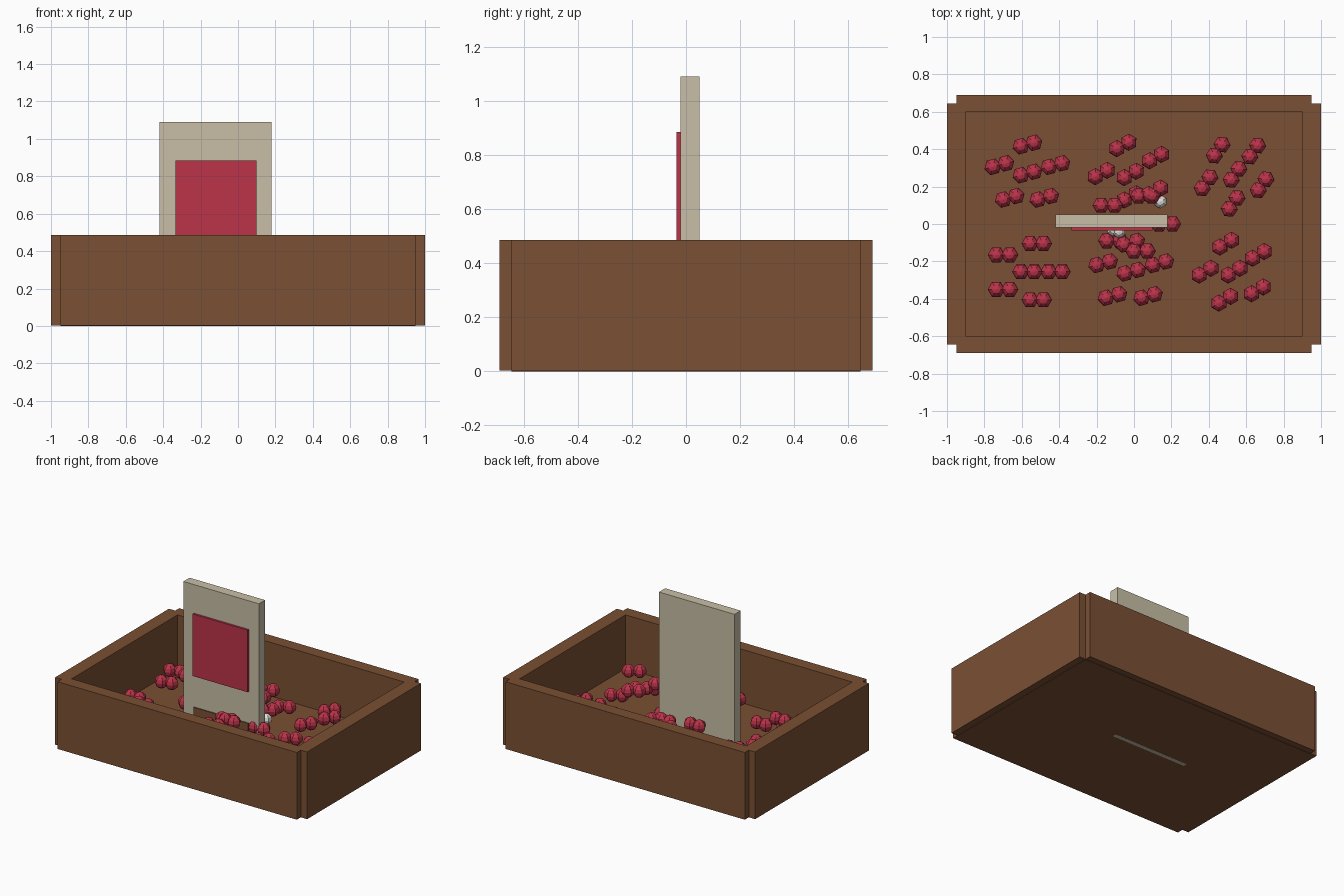
import bpy, bmesh, math
from mathutils import Matrix, Vector

if "Cube" in bpy.data.objects:
    bpy.data.objects.remove(bpy.data.objects["Cube"])


def material(name, rgb):
    m = bpy.data.materials.new(name)
    m.diffuse_color = (*rgb, 1)
    m.use_nodes = True
    m.node_tree.nodes["Principled BSDF"].inputs["Base Color"].default_value = m.diffuse_color
    return m


wood = material("brown_wood", (0.195, 0.08, 0.033))
red = material("berry_red", (0.5, 0.034, 0.068))
cream = material("cream_board", (0.58, 0.52, 0.385))
white = material("petal_white", (0.84, 0.81, 0.74))


def finish(name, bm, mat):
    me = bpy.data.meshes.new(name)
    bm.to_mesh(me)
    bm.free()
    me.materials.append(mat)
    ob = bpy.data.objects.new(name, me)
    bpy.context.collection.objects.link(ob)
    return ob


def box(name, lo, hi, mat):
    lo, hi = Vector(lo), Vector(hi)
    bm = bmesh.new()
    bmesh.ops.create_cube(bm, size=1, matrix=Matrix.Translation((lo + hi) / 2)
                          @ Matrix.Diagonal((*(hi - lo), 1)))
    return finish(name, bm, mat)


# Planter: floor and four walls with notched corners
box("floor", (-0.95, -0.645, 0), (0.95, 0.645, 0.1), wood)
for side, s in (("front", -1), ("back", 1)):
    y = sorted((s * 0.6, s * 0.69))
    box(side + "_wall", (-0.95, y[0], 0.003), (0.95, y[1], 0.485), wood)
for side, s in (("left", -1), ("right", 1)):
    x = sorted((s * 0.9, s * 1.0))
    box(side + "_wall", (x[0], -0.645, 0.003), (x[1], 0.645, 0.485), wood)

# Sign board standing in the planter, with its two front panels
box("sign_board", (-0.42, -0.02, 0.02), (0.18, 0.05, 1.09), cream)
box("sign_tenon", (-0.42, 0.0, -0.001), (0.18, 0.03, 0.03), cream)
box("sign_red_panel", (-0.335, -0.035, 0.44), (0.1, -0.019, 0.885), red)
box("sign_lower_panel", (-0.335, -0.028, 0.09), (0.1, -0.019, 0.213), wood)


def ball(bm, pos, turn, r=0.046):
    bmesh.ops.create_uvsphere(bm, u_segments=6, v_segments=6, radius=r,
                              matrix=Matrix.Translation(pos) @ Matrix.Rotation(turn, 4, 'Z'))


# Berry patches: pair centres, with one pair direction per patch
patches = {
    "left_back": (15, [(-0.72, 0.315), (-0.57, 0.425), (-0.57, 0.27),
                       (-0.42, 0.315), (-0.665, 0.14), (-0.48, 0.14)]),
    "middle_back": (28, [(-0.06, 0.42), (-0.175, 0.27), (-0.02, 0.265),
                         (0.115, 0.355), (0.11, 0.175), (-0.02, 0.145)]),
    "right_back": (55, [(0.45, 0.395), (0.64, 0.39), (0.54, 0.265),
                        (0.385, 0.22), (0.685, 0.21), (0.53, 0.11)]),
    "left_front": (0, [(-0.7, -0.165), (-0.52, -0.105), (-0.57, -0.255),
                       (-0.42, -0.255), (-0.7, -0.35), (-0.52, -0.405)]),
    "middle_front": (15, [(-0.02, -0.1), (-0.165, -0.21), (-0.015, -0.255),
                          (0.135, -0.21), (-0.115, -0.385), (0.075, -0.385)]),
    "right_front": (30, [(0.49, -0.105), (0.665, -0.165), (0.38, -0.255),
                         (0.535, -0.255), (0.66, -0.355), (0.485, -0.405)]),
    "board_side": (0, [(-0.14, 0.1), (-0.11, -0.09), (0.035, -0.145),
                       (0.17, 0.0), (0.06, 0.15)]),
}
heights = [0.24, 0.14, 0.26, 0.19, 0.24, 0.14]
for name, (deg, pairs) in patches.items():
    a = math.radians(deg)
    step = Vector((math.cos(a), math.sin(a), 0)) * 0.036
    bm = bmesh.new()
    for (x, y), z in zip(pairs, heights):
        for s in (-1, 1):
            ball(bm, Vector((x, y, z)) + step * s, a + math.pi / 6)
    finish(name + "_berries", bm, red)

# Pale blossoms beside the board
bm = bmesh.new()
for pos in ((0.14, 0.12, 0.2), (-0.08, -0.04, 0.17), (-0.11, -0.03, 0.16)):
    ball(bm, pos, 0, 0.038)
finish("blossoms", bm, white)
